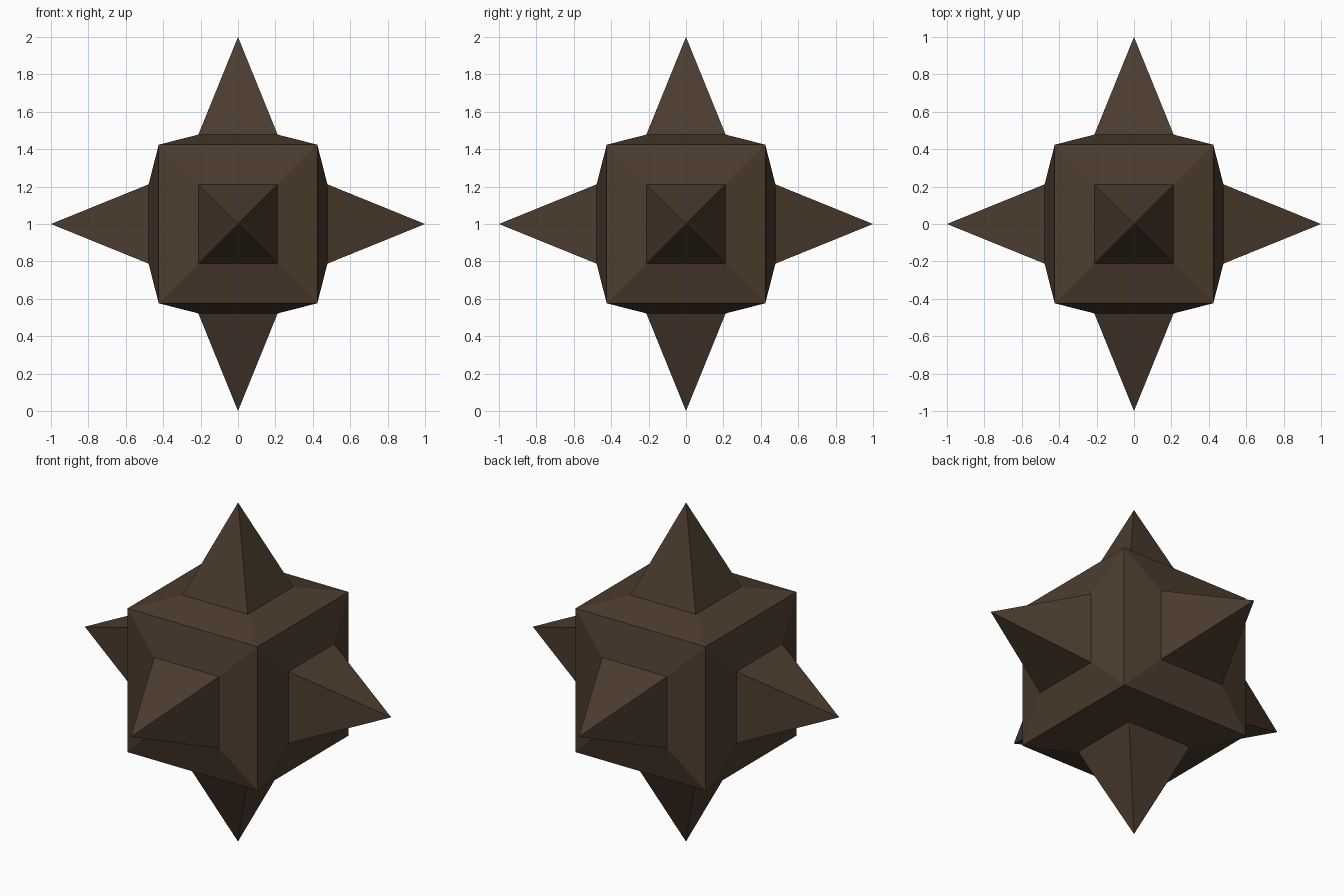
import bpy, bmesh

if "Cube" in bpy.data.objects:
    bpy.data.objects.remove(bpy.data.objects["Cube"])

HALF = 0.424      # half width of the cube core
BASE = 0.212      # half width of each spike base
RAISE = 0.478     # distance of spike base from centre
TIP = 1.0         # distance of spike tip from centre

brown = bpy.data.materials.new("dark brown")
brown.diffuse_color = (0.072, 0.045, 0.027, 1)
brown.use_nodes = True
brown.node_tree.nodes["Principled BSDF"].inputs["Base Color"].default_value = brown.diffuse_color

# Cube core
bm = bmesh.new()
bmesh.ops.create_cube(bm, size=2 * HALF)
sides = list(bm.faces)

# Raise a shallow sloped plinth on every side
bmesh.ops.inset_individual(bm, faces=sides, thickness=HALF - BASE, depth=0,
                           use_even_offset=True)
bm.normal_update()
for f in sides:
    n = f.normal.copy()
    bmesh.ops.translate(bm, verts=f.verts, vec=n * (RAISE - HALF))

# Pull a four-sided spike out of every plinth
tips = bmesh.ops.poke(bm, faces=sides)["verts"]
for v in tips:
    v.co = v.co.normalized() * TIP

bmesh.ops.recalc_face_normals(bm, faces=bm.faces)
mesh = bpy.data.meshes.new("spiked_cube")
bm.to_mesh(mesh)
bm.free()
mesh.materials.append(brown)
obj = bpy.data.objects.new("spiked_cube", mesh)
obj.location.z = TIP
bpy.context.collection.objects.link(obj)
